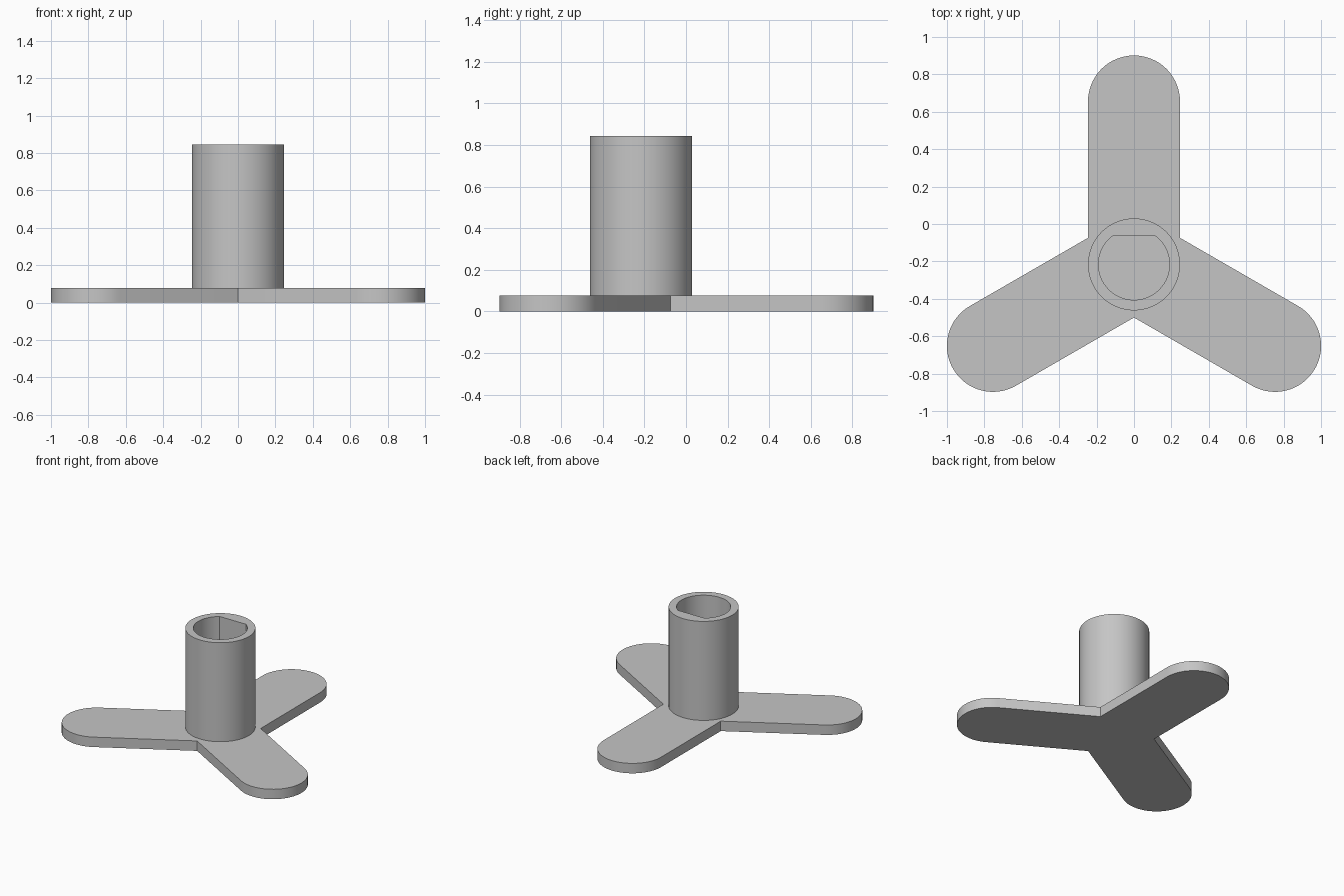
import bpy, bmesh, math
from mathutils import Vector

cube = bpy.data.objects.get("Cube")
if cube:
    bpy.data.objects.remove(cube, do_unlink=True)

HUB = Vector((0, -0.216))
RADIUS, REACH = 0.246, 0.871      # arm half width, hub to arm tip centre
BORE, FLAT = 0.19, 0.153          # bore radius, distance to its flat side
PLATE_TOP, TUBE_TOP = 0.077, 0.844

grey = bpy.data.materials.new("plain grey")
grey.use_nodes = True
colour = (0.56, 0.56, 0.56, 1)
grey.diffuse_color = colour
grey.node_tree.nodes["Principled BSDF"].inputs["Base Color"].default_value = colour


def arc(centre, radius, start, end, steps):
    """Points along an arc, both ends included."""
    angles = [start + (end - start) * i / steps for i in range(steps + 1)]
    return [centre + Vector((math.cos(a), math.sin(a))) * radius for a in angles]


def extrude_outlines(name, outlines, bottom, top):
    """Solid from closed outlines; inner outlines become holes."""
    bm = bmesh.new()
    edges = []
    for points in outlines:
        verts = [bm.verts.new((p.x, p.y, bottom)) for p in points]
        edges += [bm.edges.new((v, verts[i - 1])) for i, v in enumerate(verts)]
    bmesh.ops.triangle_fill(bm, edges=edges, use_beauty=True)
    result = bmesh.ops.extrude_face_region(bm, geom=bm.faces[:])
    raised = [g for g in result["geom"] if isinstance(g, bmesh.types.BMVert)]
    bmesh.ops.translate(bm, verts=raised, vec=(0, 0, top - bottom))
    bmesh.ops.recalc_face_normals(bm, faces=bm.faces[:])
    mesh = bpy.data.meshes.new(name)
    bm.to_mesh(mesh)
    bm.free()
    mesh.materials.append(grey)
    obj = bpy.data.objects.new(name, mesh)
    bpy.context.collection.objects.link(obj)
    bpy.ops.object.select_all(action="DESELECT")
    obj.select_set(True)
    bpy.context.view_layer.objects.active = obj
    bpy.ops.object.shade_smooth_by_angle(angle=math.radians(30))
    return obj


# Three-armed base plate: a rounded tip and an inner corner per arm
outline = []
for k in range(3):
    a = math.radians(90 + 120 * k)
    tip = HUB + Vector((math.cos(a), math.sin(a))) * REACH
    outline += arc(tip, RADIUS, a - math.pi / 2, a + math.pi / 2, 32)
    b = a + math.radians(60)
    outline.append(HUB + Vector((math.cos(b), math.sin(b))) * RADIUS / math.sin(math.radians(60)))
extrude_outlines("base_plate", [outline], 0, PLATE_TOP)

# Upright tube with a D-shaped bore, flat towards the back
rim = arc(HUB, RADIUS, 0, math.tau, 64)[:-1]
half = math.acos(FLAT / BORE)
bore = arc(HUB, BORE, math.pi / 2 + half, math.pi / 2 - half + math.tau, 56)
extrude_outlines("shaft_tube", [rim, bore], PLATE_TOP, TUBE_TOP)
